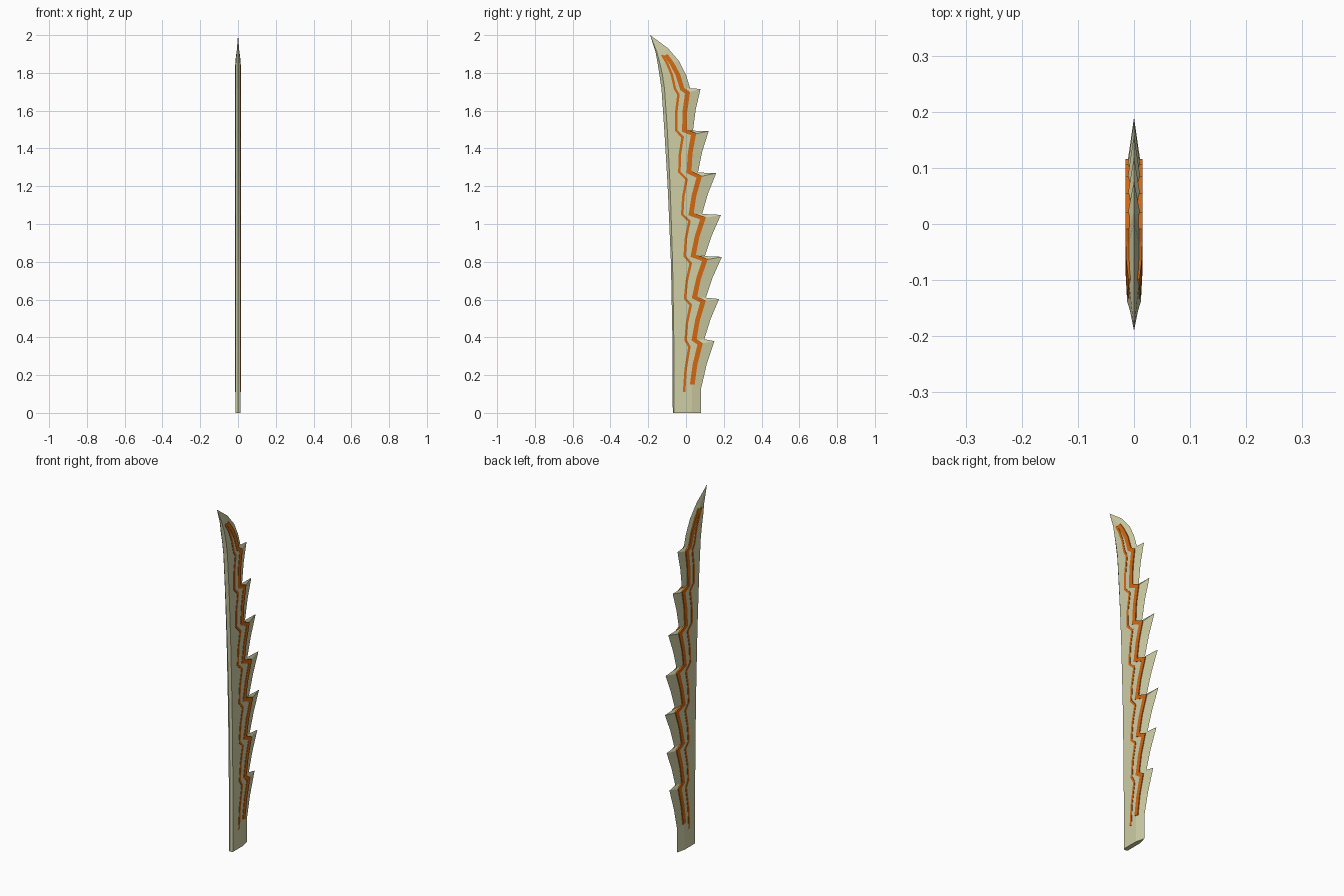
import bpy, bmesh
from mathutils import Vector

cube = bpy.data.objects.get("Cube")
if cube:
    bpy.data.objects.remove(cube)

HALF = 0.013          # half thickness of the blade body


def material(name, rgb):
    m = bpy.data.materials.new(name)
    m.use_nodes = True
    m.diffuse_color = (*rgb, 1)
    bsdf = m.node_tree.nodes["Principled BSDF"]
    bsdf.inputs["Base Color"].default_value = (*rgb, 1)
    bsdf.inputs["Roughness"].default_value = 0.8
    return m


bone = material("pale bone", (0.62, 0.62, 0.38))
orange = material("burnt orange", (0.65, 0.14, 0.006))


def finish(bm, name, mat):
    """Turn a half model into an object mirrored across the blade plane."""
    bmesh.ops.remove_doubles(bm, verts=bm.verts, dist=1e-5)
    bmesh.ops.recalc_face_normals(bm, faces=bm.faces)
    mesh = bpy.data.meshes.new(name)
    bm.to_mesh(mesh)
    bm.free()
    mesh.materials.append(mat)
    ob = bpy.data.objects.new(name, mesh)
    bpy.context.collection.objects.link(ob)
    mirror = ob.modifiers.new("Mirror", 'MIRROR')
    mirror.use_axis = (True, False, False)
    mirror.merge_threshold = 0.0001
    return ob


def interp(table, z):
    for (z0, y0), (z1, y1) in zip(table, table[1:]):
        if z <= z1:
            return y0 + (y1 - y0) * (z - z0) / (z1 - z0)
    return table[-1][1]


def half_thickness(z):
    return HALF * min(1, max(0, (2 - z) / 0.16))


def zigzag(start, corners, end):
    """Path of (y, z): each step bows up to an outer corner, then cuts back in."""
    path = [start]
    for outer, inner in corners:
        a, b = Vector(path[-1]), Vector(outer)
        path += [(a + b) / 2 - Vector((0.006, 0)), b, Vector(inner)]
    return [Vector(p) for p in path + end]


# Tooth tips and notches along the back edge
back = zigzag((0.08, 0.13), [
    ((0.15, 0.38), (0.097, 0.39)), ((0.175, 0.603), (0.105, 0.61)),
    ((0.19, 0.826), (0.10, 0.83)), ((0.185, 1.048), (0.085, 1.053)),
    ((0.16, 1.27), (0.063, 1.272)), ((0.12, 1.492), (0.037, 1.494)),
    ((0.077, 1.715), (0.022, 1.718))],
    [(0.0, 1.79), (-0.035, 1.86), (-0.095, 1.93), (-0.19, 2.0)])

# Ridge where the flat side turns down into the teeth
steps = [((0.075, 0.365), (0.043, 0.388)), ((0.09, 0.59), (0.045, 0.612)),
         ((0.10, 0.81), (0.038, 0.832)), ((0.09, 1.03), (0.027, 1.052)),
         ((0.07, 1.25), (0.016, 1.275)), ((0.04, 1.475), (-0.008, 1.495)),
         ((0.008, 1.695), (-0.02, 1.715))]
ridge = zigzag((0.033, 0.15), steps,
               [(-0.043, 1.79), (-0.075, 1.85), (-0.12, 1.91), (-0.19, 2.0)])
back.insert(0, Vector((0.08, 0)))
ridge.insert(0, Vector((0.03, 0)))

# Front cutting edge and its bevel width, as (z, y)
front = [(0, -0.07), (0.4, -0.072), (0.8, -0.08), (1.2, -0.097),
         (1.5, -0.115), (1.72, -0.13), (1.9, -0.158), (2, -0.19)]
bevel = [(0, 0.006), (0.8, 0.009), (1.5, 0.016), (1.8, 0.016), (2, 0)]

# Blade: four columns from front edge to back edge, one row per path point
bm = bmesh.new()
rows = []
for b, r in zip(back, ridge):
    z = r.y
    f = interp(front, z)
    t = half_thickness(z)
    row = [(0, f, z), (t, f + interp(bevel, z), z), (t, r.x, z), (0, b.x, b.y)]
    rows.append([bm.verts.new(p) for p in row])
for low, high in zip(rows, rows[1:]):
    for i in range(3):
        bm.faces.new((low[i], low[i + 1], high[i + 1], high[i]))
bm.faces.new(rows[0])
finish(bm, "blade", bone)


def inlay(name, path, width):
    """Thin raised band that follows a path on the blade side."""
    bm = bmesh.new()
    rings = []
    for i, p in enumerate(path):
        d0 = (p - path[max(i - 1, 0)]).normalized()
        d1 = (path[min(i + 1, len(path) - 1)] - p).normalized()
        n0, n1 = [Vector((d.y, -d.x)) for d in (d0, d1)]
        n = (n0 + n1).normalized()
        reach = max(n.dot(n1), n.dot(n0), 0.6)
        off = n * (width / 2 / reach)
        off.y *= 0.7
        ring = []
        for side, lift in ((-1, -0.006), (-1, 0.002), (1, 0.002), (1, -0.006)):
            q = p + off * side
            ring.append(bm.verts.new((half_thickness(q.y) + lift, q.x, q.y)))
        rings.append(ring)
    for low, high in zip(rings, rings[1:]):
        for i in range(4):
            j = (i + 1) % 4
            bm.faces.new((low[i], low[j], high[j], high[i]))
    bm.faces.new(rings[0])
    bm.faces.new(rings[-1])
    return finish(bm, name, orange)


# Wide band on the ridge and a narrow band ahead of it
inlay("wide_inlay", ridge[1:-2] + [Vector((-0.108, 1.895))], 0.025)
thin = zigzag((-0.01, 0.11), [
    ((0.018, 0.35), (-0.002, 0.385)), ((0.025, 0.572), (-0.005, 0.605)),
    ((0.025, 0.792), (-0.007, 0.83)), ((0.018, 1.015), (-0.02, 1.05)),
    ((0.003, 1.237), (-0.035, 1.275)), ((-0.018, 1.46), (-0.052, 1.495)),
    ((-0.04, 1.685), (-0.058, 1.715))],
    [(-0.075, 1.79), (-0.1, 1.85), (-0.127, 1.895)])
inlay("narrow_inlay", thin, 0.013)
